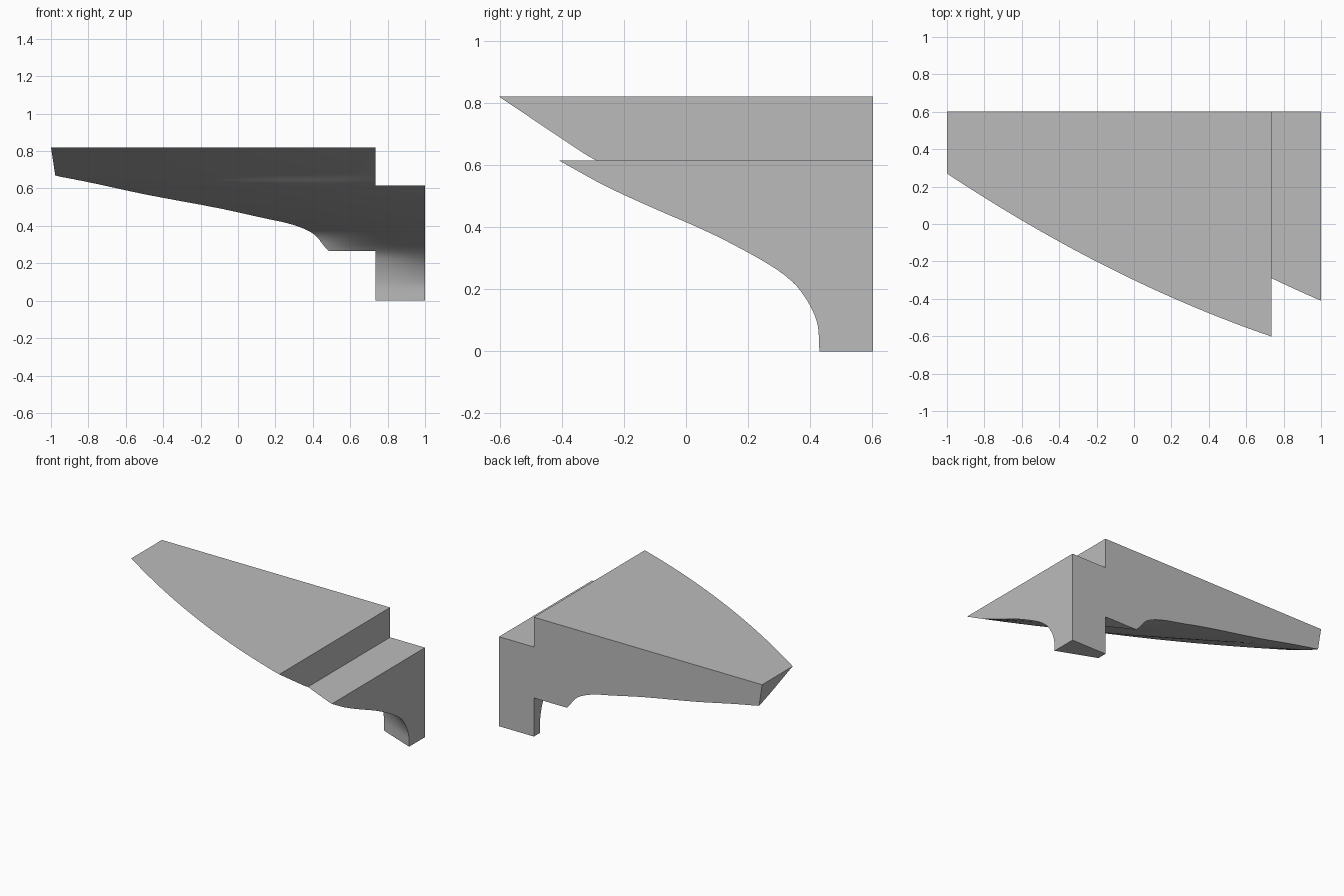
import bpy, bmesh
from math import radians

cube = bpy.data.objects.get("Cube")
if cube:
    bpy.data.objects.remove(cube)

# Waterlines of the curved hull: height, then three (x, y) points each
WATERLINES = [
    (0.0, (.6, .59), (.735, .535), (1, .43)),
    (.1, (.59, .6), (.735, .533), (1, .42)),
    (.2, (.53, .6), (.735, .505), (1, .365)),
    (.265, (.49, .6), (.735, .465), (1, .29)),
    (.35, (.415, .6), (.735, .33), (1, .14)),
    (.405, (.3, .6), (.735, .22), (1, .025)),
    (.45, (.1, .6), (.735, .09), (1, -.08)),
    (.53, (-.29, .6), (.735, -.1), (1, -.255)),
    (.615, (-.71, .6), (.735, -.29), (1, -.41)),
    (.67, (-.98, .6), (0, .02), (.73, -.375)),
    (.82, (-1, .27), (0, -.3), (.73, -.6)),
]
HEIGHTS = [w[0] for w in WATERLINES]


def quadratic(points, x):
    """Parabola through three points."""
    (a, ya), (b, yb), (c, yc) = points
    s1 = (yb - ya) / (b - a)
    s2 = (yc - yb) / (c - b)
    return ya + s1 * (x - a) + (s2 - s1) / (c - a) * (x - a) * (x - b)


def hermite(ys, z):
    """Smooth curve over the waterline heights, straight beyond the ends."""
    n = len(ys)

    def slope(i):
        lo, hi = max(i - 1, 0), min(i + 1, n - 1)
        return (ys[hi] - ys[lo]) / (HEIGHTS[hi] - HEIGHTS[lo])

    if z <= HEIGHTS[0]:
        return ys[0]
    if z >= HEIGHTS[-1]:
        return ys[-1] + slope(n - 1) * (z - HEIGHTS[-1])
    i = max(k for k in range(n - 1) if HEIGHTS[k] <= z)
    h = HEIGHTS[i + 1] - HEIGHTS[i]
    t = (z - HEIGHTS[i]) / h
    a, b = ys[i], ys[i + 1]
    s = t * t * (3 - 2 * t)
    return (a + (b - a) * s + h * slope(i) * t * (1 - t) ** 2
            - h * slope(i + 1) * t * t * (1 - t))


def make_object(name, bm):
    bmesh.ops.recalc_face_normals(bm, faces=bm.faces)
    mesh = bpy.data.meshes.new(name)
    bm.to_mesh(mesh)
    bm.free()
    obj = bpy.data.objects.new(name, mesh)
    bpy.context.collection.objects.link(obj)
    return obj


def extrude_y(bm, faces, y):
    """Extrude faces straight back to a flat plane at y."""
    out = bmesh.ops.extrude_face_region(bm, geom=faces, use_keep_orig=True)
    for v in out["geom"]:
        if isinstance(v, bmesh.types.BMVert):
            v.co.y = y


# Curved hull block, deeper than needed
NX, NZ = 64, 56
bm = bmesh.new()
grid = []
for i in range(NX + 1):
    x = -1.05 + 2.1 * i / NX
    ys = [quadratic(w[1:], x) for w in WATERLINES]
    column = []
    for j in range(NZ + 1):
        z = -.03 + .9 * j / NZ
        column.append(bm.verts.new((x, min(hermite(ys, z), 3), z)))
    grid.append(column)
faces = [bm.faces.new((grid[i][j], grid[i + 1][j], grid[i + 1][j + 1], grid[i][j + 1]))
         for i in range(NX) for j in range(NZ)]
for f in faces:
    f.smooth = True
extrude_y(bm, faces, 4)
hull = make_object("hull_cutter", bm)
hull.hide_render = True

# Stepped plate that the hull trims into its final shape
OUTLINE = [(-1, .82), (-.977, .67), (-.9, .265), (.735, .265), (.735, 0),
           (1, 0), (1, .615), (.735, .615), (.735, .82)]
bm = bmesh.new()
plate = bm.faces.new([bm.verts.new((x, -1, z)) for x, z in OUTLINE])
extrude_y(bm, [plate], .602)
body = make_object("hull_section", bm)

mod = body.modifiers.new("trim", 'BOOLEAN')
mod.operation = 'INTERSECT'
mod.solver = 'EXACT'
mod.object = hull
bpy.ops.object.select_all(action='DESELECT')
bpy.context.view_layer.objects.active = body
body.select_set(True)
bpy.ops.object.modifier_apply(modifier=mod.name)
bpy.data.objects.remove(hull)
bpy.ops.object.shade_smooth_by_angle(angle=radians(25))

# Plain grey finish
grey = bpy.data.materials.new("plain_grey")
grey.use_nodes = True
colour = (.5, .5, .5, 1)
grey.diffuse_color = colour
grey.node_tree.nodes["Principled BSDF"].inputs["Base Color"].default_value = colour
body.data.materials.clear()
body.data.materials.append(grey)
for p in body.data.polygons:
    p.material_index = 0
